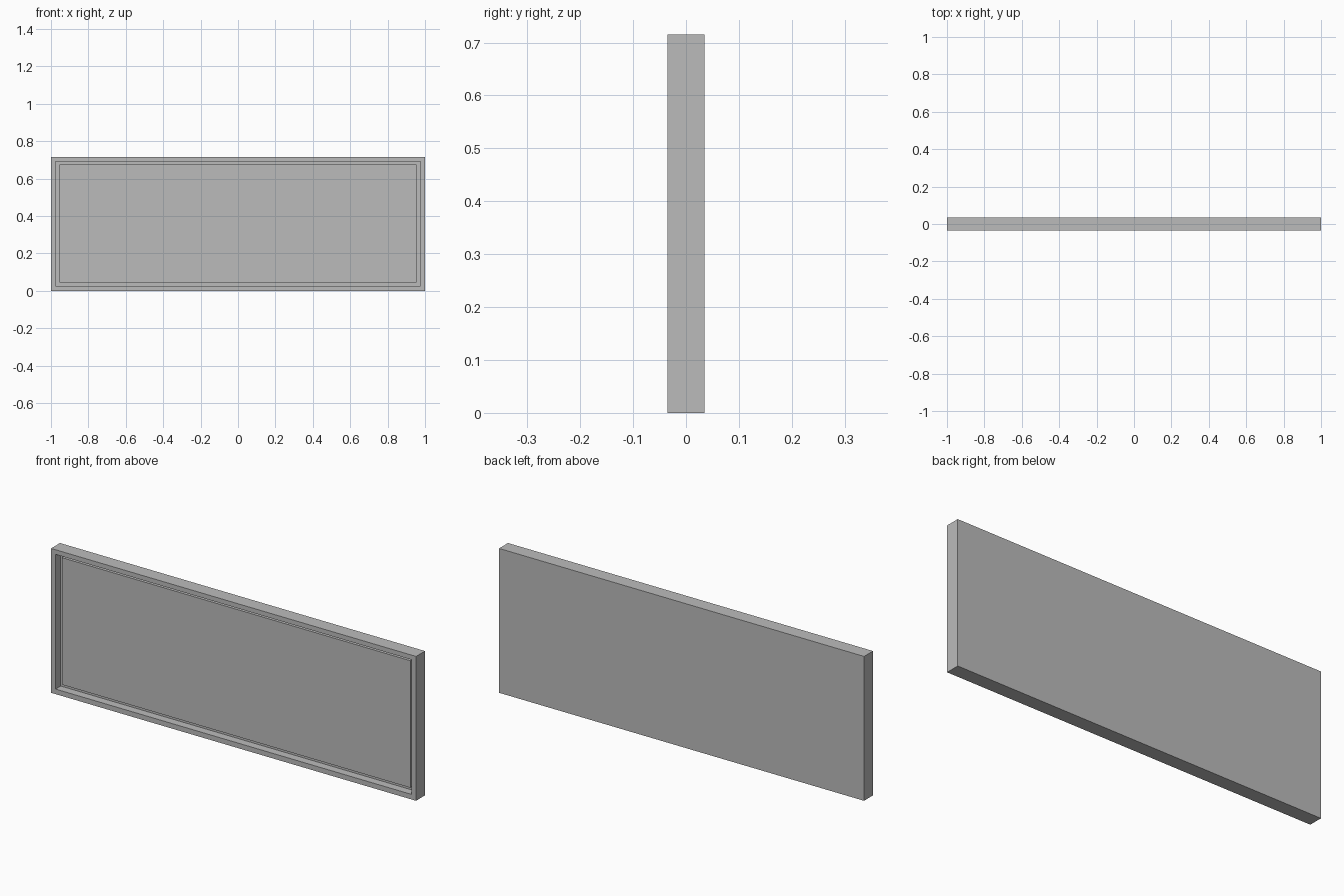
import bpy
import bmesh

if "Cube" in bpy.data.objects:
    bpy.data.objects.remove(bpy.data.objects["Cube"])

grey = bpy.data.materials.new("plain grey")
grey.diffuse_color = (0.5, 0.5, 0.5, 1)
grey.use_nodes = True
grey.node_tree.nodes["Principled BSDF"].inputs["Base Color"].default_value = grey.diffuse_color

HEIGHT = 0.715
FRONT, BACK = -0.035, 0.035


def rect(bm, x, z0, z1, y):
    """Ring of four vertices parallel to the front."""
    return [bm.verts.new(p) for p in
            ((-x, y, z0), (x, y, z0), (x, y, z1), (-x, y, z1))]


def nested_rings(name, rings):
    """Solid made by joining successive rectangles, capped at both ends."""
    bm = bmesh.new()
    loops = [rect(bm, *r) for r in rings]
    for a, b in zip(loops, loops[1:]):
        for i in range(4):
            j = (i + 1) % 4
            bm.faces.new((a[i], a[j], b[j], b[i]))
    bm.faces.new(loops[0])
    bm.faces.new(loops[-1])
    bmesh.ops.recalc_face_normals(bm, faces=bm.faces)
    mesh = bpy.data.meshes.new(name)
    bm.to_mesh(mesh)
    bm.free()
    mesh.materials.append(grey)
    obj = bpy.data.objects.new(name, mesh)
    bpy.context.collection.objects.link(obj)
    return obj


# Shallow tray: closed back, rim, narrow groove and slightly sunken face panel
nested_rings("framed_panel", [
    (1.0, 0.0, HEIGHT, BACK),
    (1.0, 0.0, HEIGHT, FRONT),
    (0.975, 0.025, 0.692, FRONT),
    (0.975, 0.025, 0.692, FRONT + 0.04),
    (0.955, 0.045, 0.674, FRONT + 0.04),
    (0.955, 0.045, 0.674, FRONT + 0.02),
])
